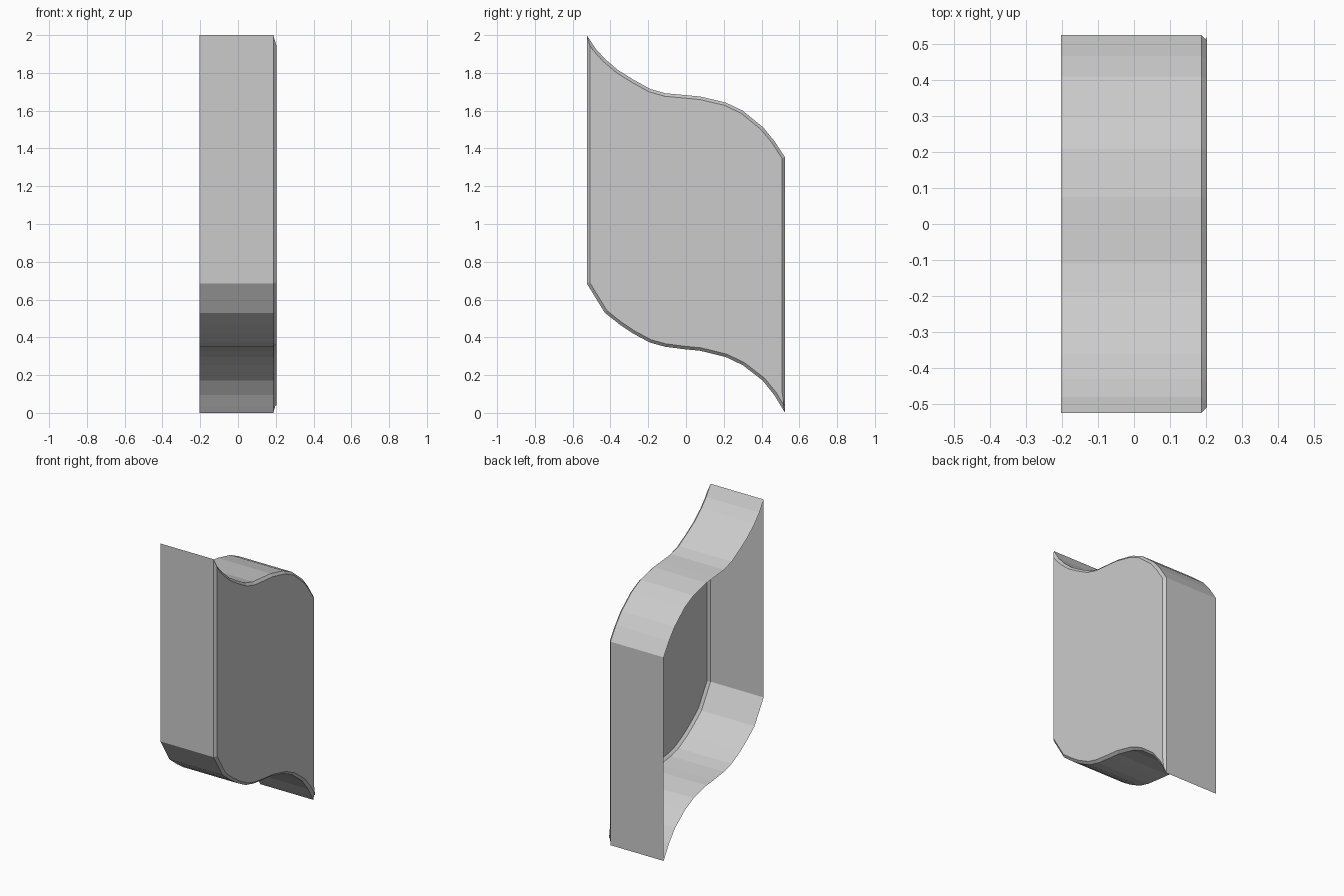
import bpy, bmesh
from mathutils import Vector

if "Cube" in bpy.data.objects:
    bpy.data.objects.remove(bpy.data.objects["Cube"])

X_BACK, X_RIM, X_FRONT = -0.203, 0.187, 0.203
BEVEL = 0.016

# Side outline (y, z): wavy top edge left to right, then wavy bottom edge right to left
top = [(-0.525, 2.0), (-0.48, 1.93), (-0.43, 1.875), (-0.36, 1.815), (-0.28, 1.765),
       (-0.19, 1.715), (-0.11, 1.692), (0.0, 1.682), (0.075, 1.675), (0.21, 1.643),
       (0.30, 1.60), (0.41, 1.51), (0.467, 1.44), (0.525, 1.352)]
bottom = [(0.525, 0.0), (0.505, 0.032), (0.467, 0.095), (0.405, 0.172), (0.30, 0.253),
          (0.21, 0.296), (0.075, 0.329), (0.0, 0.336), (-0.11, 0.35), (-0.19, 0.372),
          (-0.28, 0.42), (-0.35, 0.467), (-0.43, 0.53), (-0.525, 0.685)]
outline = [Vector(p) for p in top + bottom]


def inset(points, d):
    """Mitred inward offset of a clockwise outline."""
    result = []
    for i, p in enumerate(points):
        a = (p - points[i - 1]).normalized()
        b = (points[(i + 1) % len(points)] - p).normalized()
        na, nb = Vector((a.y, -a.x)), Vector((b.y, -b.x))
        result.append(p + (na + nb) * d / (1 + na.dot(nb)))
    return result


# Open-backed shell: side wall, chamfer and front panel
bm = bmesh.new()
rings = [[bm.verts.new((x, p.x, p.y)) for p in pts] for x, pts in (
    (X_BACK, outline), (X_RIM, outline), (X_FRONT, inset(outline, BEVEL)))]
n = len(outline)
for r0, r1 in zip(rings, rings[1:]):
    for i in range(n):
        j = (i + 1) % n
        bm.faces.new((r0[i], r0[j], r1[j], r1[i]))
bm.faces.new(rings[-1][::-1])
bm.normal_update()
bmesh.ops.recalc_face_normals(bm, faces=bm.faces[:])
panel = max(bm.faces, key=lambda f: f.calc_area() if len(f.verts) > 4 else 0)
if panel.normal.x < 0:
    bmesh.ops.reverse_faces(bm, faces=bm.faces[:])

mesh = bpy.data.meshes.new("wavy_key_shell")
bm.to_mesh(mesh)
bm.free()
shell = bpy.data.objects.new("wavy_key_shell", mesh)
bpy.context.collection.objects.link(shell)
